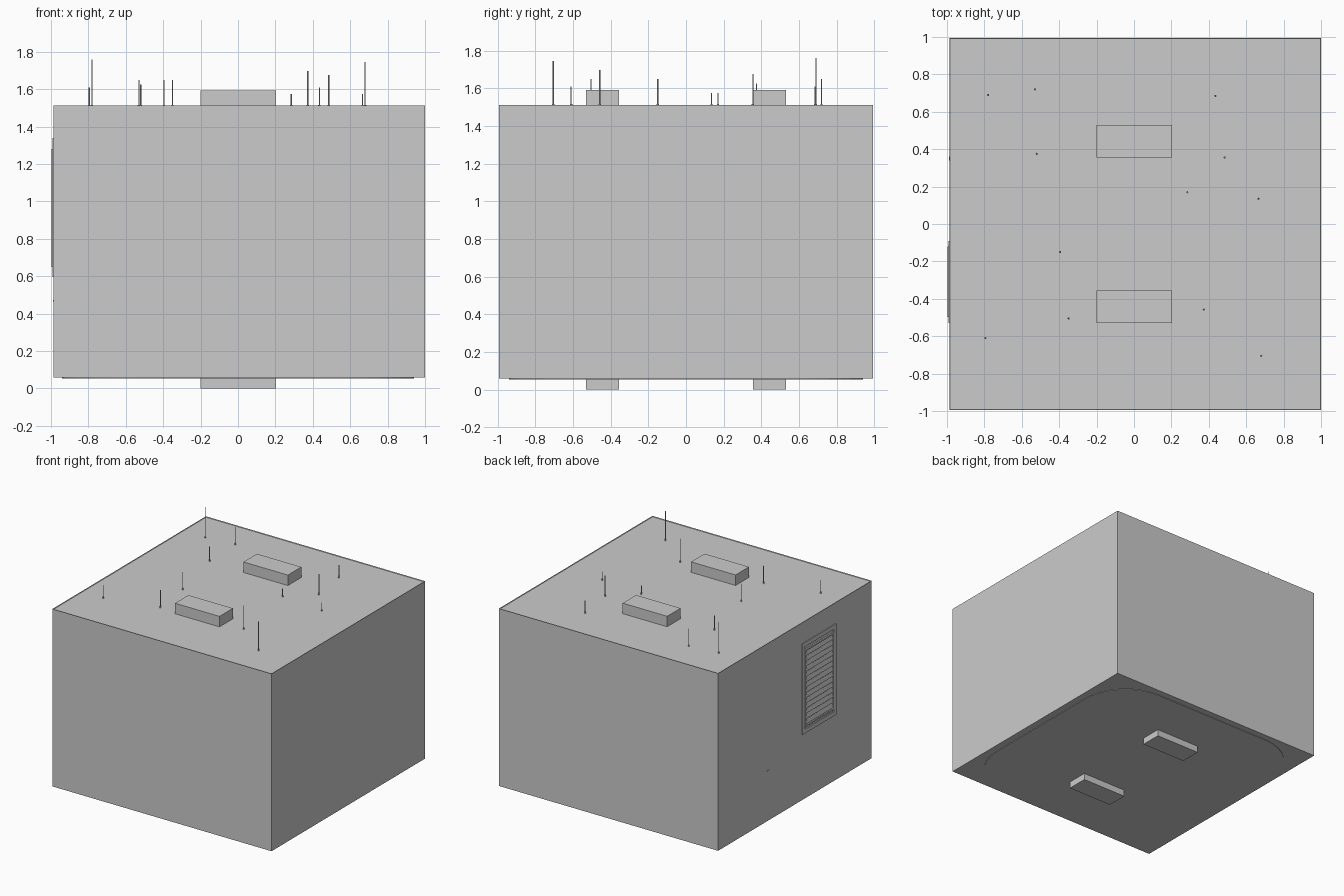
import bpy, bmesh
from math import radians, cos, sin, pi
from mathutils import Matrix

if "Cube" in bpy.data.objects:
    bpy.data.objects.remove(bpy.data.objects["Cube"])

X0, X1, Y = -0.987, 1.0, 0.994      # room shell extents
Z0, Z1 = 0.058, 1.512


def finish(name, bm):
    bmesh.ops.recalc_face_normals(bm, faces=bm.faces)
    mesh = bpy.data.meshes.new(name)
    bm.to_mesh(mesh)
    bm.free()
    ob = bpy.data.objects.new(name, mesh)
    bpy.context.collection.objects.link(ob)
    return ob


def add_box(bm, lo, hi, tilt=0.0):
    size = [b - a for a, b in zip(lo, hi)]
    mid = [(a + b) / 2 for a, b in zip(lo, hi)]
    m = Matrix.Translation(mid) @ Matrix.Rotation(tilt, 4, 'Y') @ Matrix.Diagonal((*size, 1))
    bmesh.ops.create_cube(bm, size=1, matrix=m)


def box(name, lo, hi):
    bm = bmesh.new()
    add_box(bm, lo, hi)
    return finish(name, bm)


# Main block, with the roof sunk slightly inside a thin rim
bm = bmesh.new()
add_box(bm, (X0, -Y, Z0), (X1, Y, Z1))
bm.normal_update()
roof = [f for f in bm.faces if f.normal.z > 0.9]
bmesh.ops.inset_region(bm, faces=roof, thickness=0.005)
bmesh.ops.translate(bm, verts=roof[0].verts, vec=(0, 0, -0.006))
finish("room_block", bm)

# Thin rounded-corner plate under the floor
bm = bmesh.new()
half, r, n = 0.94, 0.4, 8
ring = []
for k, (sx, sy) in enumerate([(1, 1), (-1, 1), (-1, -1), (1, -1)]):
    for i in range(n + 1):
        a = k * pi / 2 + i / n * pi / 2
        ring.append(bm.verts.new((sx * (half - r) + r * cos(a),
                                  sy * (half - r) + r * sin(a), Z0 - 0.004)))
face = bm.faces.new(ring)
ext = bmesh.ops.extrude_face_region(bm, geom=[face])
bmesh.ops.translate(bm, verts=[v for v in ext["geom"] if isinstance(v, bmesh.types.BMVert)],
                    vec=(0, 0, 0.008))
finish("floor_plate", bm)

# Fixture housings on the roof and matching feet below
for side, y in (("front", -0.443), ("back", 0.443)):
    box(side + "_roof_housing", (-0.2, y - 0.087, Z1 - 0.03), (0.203, y + 0.087, 1.592))
    box(side + "_foot", (-0.2, y - 0.087, 0), (0.203, y + 0.087, Z0 + 0.02))

# Thin rods standing on the roof: x, y, top height
rods = [(-0.78, 0.69, 1.76), (-0.53, 0.72, 1.65), (-0.52, 0.375, 1.625),
        (0.435, 0.685, 1.61), (0.485, 0.355, 1.675), (0.285, 0.17, 1.575),
        (0.665, 0.135, 1.575), (-0.395, -0.15, 1.65), (-0.35, -0.505, 1.65),
        (0.373, -0.458, 1.697), (0.68, -0.705, 1.745), (-0.795, -0.61, 1.61)]
bm = bmesh.new()
for x, y, top in rods:
    for rad, lo, hi in ((0.003, Z1 - 0.01, top), (0.006, Z1 - 0.01, Z1 + 0.004)):
        bmesh.ops.create_cone(bm, cap_ends=True, segments=8, radius1=rad, radius2=rad,
                              depth=hi - lo, matrix=Matrix.Translation((x, y, (lo + hi) / 2)))
finish("roof_rods", bm)


# Rectangular trim on the left wall
def frame(name, y0, y1, z0, z1, w, x):
    bm = bmesh.new()
    add_box(bm, (x, y0, z0), (X0 + 0.01, y0 + w, z1))
    add_box(bm, (x, y1 - w, z0), (X0 + 0.01, y1, z1))
    add_box(bm, (x, y0 + w, z0), (X0 + 0.01, y1 - w, z0 + w))
    add_box(bm, (x, y0 + w, z1 - w), (X0 + 0.01, y1 - w, z1))
    finish(name, bm)


frame("vent_outer_frame", -0.53, -0.09, 0.595, 1.34, 0.035, -0.993)
frame("vent_inner_frame", -0.497, -0.12, 0.65, 1.28, 0.012, -0.998)

# Slanted vent slats
bm = bmesh.new()
count = 14
for i in range(count):
    z = 0.685 + i * (1.245 - 0.685) / (count - 1)
    add_box(bm, (-0.992, -0.487, z - 0.017), (-0.988, -0.13, z + 0.017), radians(14))
finish("vent_slats", bm)

# Small nub low on the left wall
box("wall_nub", (X0 - 0.003, 0.34, 0.465), (X0 + 0.01, 0.36, 0.473))
